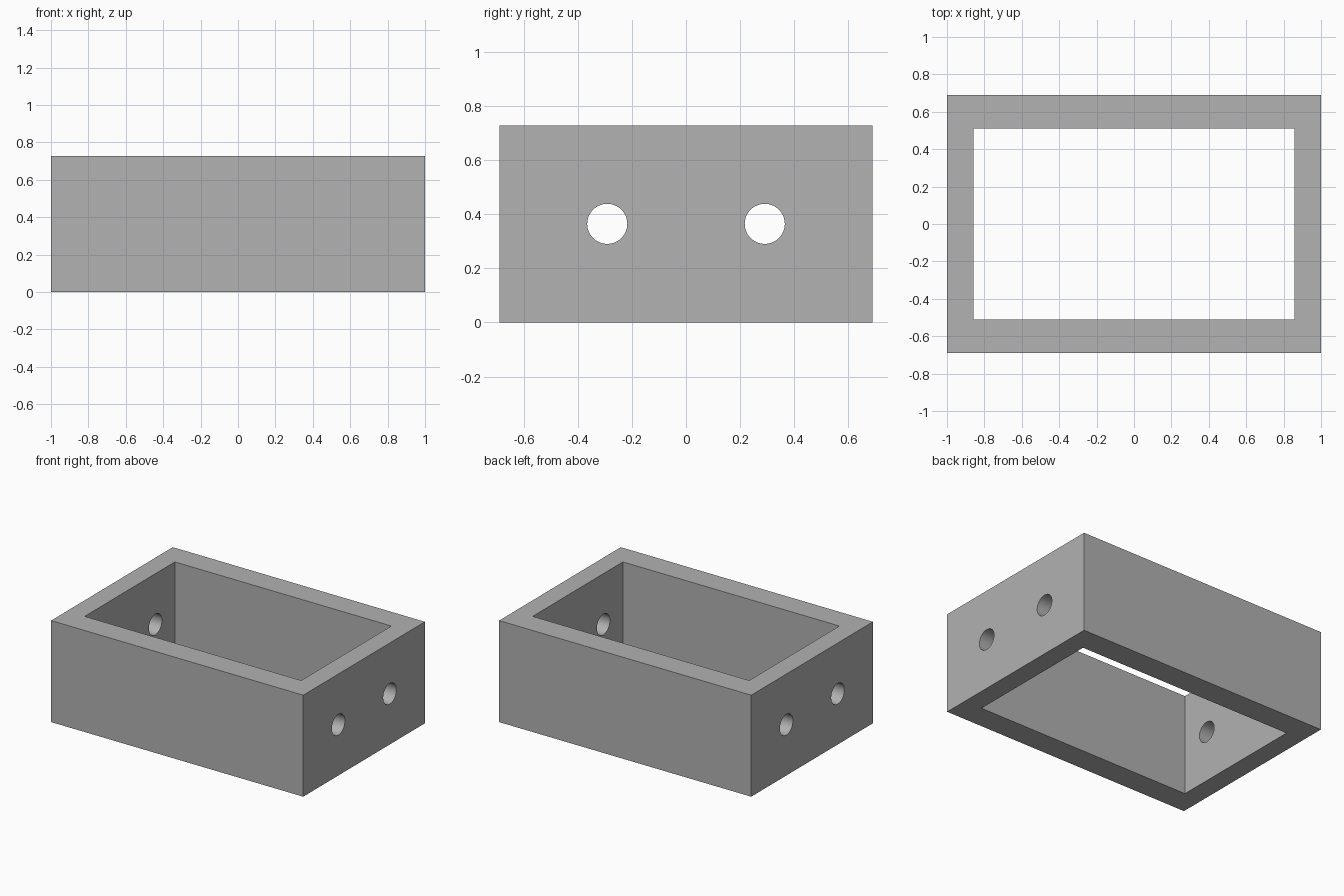
import bpy
from math import radians

cube = bpy.data.objects.get("Cube")
if cube:
    bpy.data.objects.remove(cube, do_unlink=True)

LENGTH, DEPTH, HEIGHT = 2.0, 1.378, 0.728
INNER_LENGTH, INNER_DEPTH = 1.718, 1.022
HOLE_RADIUS, HOLE_Y = 0.074, 0.291
MID = HEIGHT / 2

grey = bpy.data.materials.new("plain grey")
grey.use_nodes = True
colour = (0.445, 0.445, 0.445, 1)
grey.diffuse_color = colour
grey.node_tree.nodes["Principled BSDF"].inputs["Base Color"].default_value = colour


def box(name, size):
    bpy.ops.mesh.primitive_cube_add(size=1, location=(0, 0, MID))
    obj = bpy.context.object
    obj.name = name
    obj.scale = size
    bpy.ops.object.transform_apply(location=False, rotation=False, scale=True)
    obj.data.materials.append(grey)
    return obj


def cut(target, cutter):
    """Subtract the cutter from the target, then discard it."""
    cutter.hide_render = True
    mod = target.modifiers.new("cut", "BOOLEAN")
    mod.operation = "DIFFERENCE"
    mod.solver = "EXACT"
    mod.object = cutter
    bpy.context.view_layer.objects.active = target
    bpy.ops.object.modifier_apply(modifier=mod.name)
    bpy.data.objects.remove(cutter, do_unlink=True)


# Rectangular frame, open at top and bottom
frame = box("frame", (LENGTH, DEPTH, HEIGHT))
cut(frame, box("opening_cutter", (INNER_LENGTH, INNER_DEPTH, HEIGHT * 2)))

# Two round holes through both end walls
for side in (-1, 1):
    bpy.ops.mesh.primitive_cylinder_add(
        vertices=64, radius=HOLE_RADIUS, depth=LENGTH * 1.5,
        location=(0, side * HOLE_Y, MID), rotation=(0, radians(90), 0))
    drill = bpy.context.object
    drill.name = "hole_cutter"
    drill.data.materials.append(grey)
    cut(frame, drill)

# Smooth hole walls, crisp frame edges
bpy.ops.object.select_all(action="DESELECT")
frame.select_set(True)
bpy.context.view_layer.objects.active = frame
bpy.ops.object.shade_smooth_by_angle(angle=radians(30))
